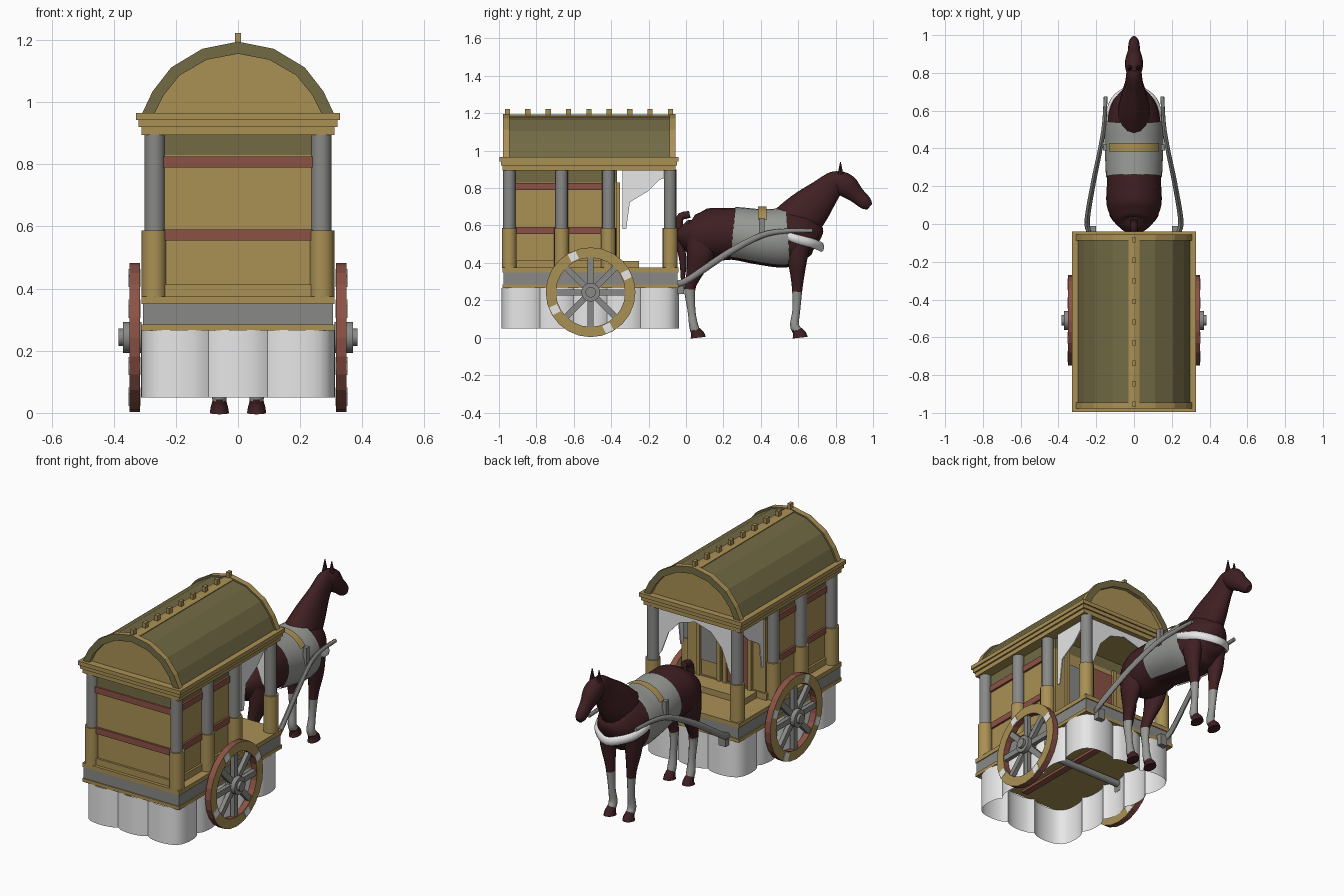
import bpy, bmesh, math
from mathutils import Vector, Matrix

cube = bpy.data.objects.get("Cube")
if cube:
    bpy.data.objects.remove(cube, do_unlink=True)


def material(name, r, g, b):
    mat = bpy.data.materials.new(name)
    mat.use_nodes = True
    mat.diffuse_color = (r, g, b, 1)
    mat.node_tree.nodes["Principled BSDF"].inputs["Base Color"].default_value = (r, g, b, 1)
    return mat


gold = material("ochre wood", .40, .28, .09)
olive = material("olive roofing", .17, .145, .06)
grey = material("grey timber", .25, .25, .24)
red = material("red wood", .26, .085, .06)
coat = material("dark bay coat", .05, .014, .016)
blanket_grey = material("grey blanket", .31, .32, .30)
white = material("white cloth", .80, .80, .80)


def finish(name, bm, mats, rule=None, smooth=None):
    """Turn a bmesh into an object, colouring faces by an optional rule."""
    mats = mats if isinstance(mats, list) else [mats]
    bmesh.ops.recalc_face_normals(bm, faces=bm.faces)
    bm.normal_update()
    if rule:
        for face in bm.faces:
            face.material_index = rule(face)
    mesh = bpy.data.meshes.new(name)
    bm.to_mesh(mesh)
    bm.free()
    for mat in mats:
        mesh.materials.append(mat)
    obj = bpy.data.objects.new(name, mesh)
    bpy.context.collection.objects.link(obj)
    if smooth:
        bpy.ops.object.select_all(action='DESELECT')
        obj.select_set(True)
        bpy.context.view_layer.objects.active = obj
        bpy.ops.object.shade_smooth_by_angle(angle=math.radians(smooth))
    return obj


def box(name, xs, ys, zs, mat, turn=None):
    bm = bmesh.new()
    bmesh.ops.create_cube(bm, size=1)
    for v in bm.verts:
        v.co = Vector(r[0] + (r[1] - r[0]) * (c + .5) for r, c in zip((xs, ys, zs), v.co))
    if turn:
        bm.transform(turn)
    return finish(name, bm, mat)


def cylinder(name, centre, r1, r2, depth, mat, axis='Z', sides=16):
    bm = bmesh.new()
    bmesh.ops.create_cone(bm, cap_ends=True, segments=sides, radius1=r1, radius2=r2, depth=depth)
    if axis == 'X':
        bm.transform(Matrix.Rotation(math.pi / 2, 4, 'Y'))
    bm.transform(Matrix.Translation(centre))
    return finish(name, bm, mat, smooth=40)


def prism(name, points, axis, start, end, mat, rule=None):
    """Extrude a closed outline along x (points are y, z) or y (points are x, z)."""
    bm = bmesh.new()
    place = (lambda p: (start, p[0], p[1])) if axis == 'X' else (lambda p: (p[0], start, p[1]))
    face = bm.faces.new([bm.verts.new(place(p)) for p in points])
    moved = bmesh.ops.extrude_face_region(bm, geom=[face])["geom"]
    bm.faces.ensure_lookup_table()
    shift = Vector((end - start, 0, 0)) if axis == 'X' else Vector((0, end - start, 0))
    bmesh.ops.translate(bm, vec=shift, verts=[g for g in moved if isinstance(g, bmesh.types.BMVert)])
    return finish(name, bm, mat, rule)


def spline(stations, steps=4):
    pts = [Vector(s) for s in stations]
    ext = [pts[0] * 2 - pts[1]] + pts + [pts[-1] * 2 - pts[-2]]
    out = []
    for a, b, c, d in zip(ext, ext[1:], ext[2:], ext[3:]):
        for i in range(steps):
            t = i / steps
            out.append(b + ((c - a) + ((a * 2 - b * 5 + c * 4 - d) + (b * 3 - a - c * 3 + d) * t) * t) * t / 2)
    return out + [pts[-1]]


def sweep(name, rings, mat, ref='X', sides=16, arc=None, grow=1, rule=None):
    """Loft ellipses (x, y, z, half width, half height) along their path."""
    bm = bmesh.new()
    axis = Vector((1, 0, 0)) if ref == 'X' else Vector((0, 0, 1))
    loops = []
    for i, ring in enumerate(rings):
        here, tangent = ring[:3], (Vector(rings[min(i + 1, len(rings) - 1)][:3])
                                   - Vector(rings[max(i - 1, 0)][:3])).normalized()
        up = axis.cross(tangent).normalized()
        side = tangent.cross(up)
        lo, hi = arc or (0, math.tau)
        count = sides + 1 if arc else sides
        angles = [lo + (hi - lo) * k / sides for k in range(count)]
        loops.append([bm.verts.new(Vector(here) + (side * ring[3] * math.cos(a)
                      + up * ring[4] * math.sin(a)) * grow) for a in angles])
    for a, b in zip(loops, loops[1:]):
        for k in range(sides):
            n = (k + 1) % len(a)
            bm.faces.new((a[k], a[n], b[n], b[k]))
    if not arc:
        bm.faces.new(loops[0])
        bm.faces.new(loops[-1])
    return finish(name, bm, mat, rule, smooth=50)


# Wagon bed and cabin
BACK, NOSE = -.98, -.04
box("bed_lower_trim", (-.31, .31), (BACK, NOSE), (.265, .285), gold)
box("bed_band", (-.305, .305), (BACK + .005, NOSE - .005), (.285, .35), grey)
box("bed_upper_trim", (-.31, .31), (BACK, NOSE), (.35, .375), gold)
box("under_beam", (-.02, .02), (BACK + .05, NOSE - .05), (.25, .266), red)
box("cabin_wall", (-.25, .25), (-.95, -.37), (.375, .83), gold)
box("cabin_frieze", (-.25, .25), (-.95, -.37), (.83, .9), olive)
box("cabin_sill", (-.262, .262), (-.962, -.36), (.375, .413), gold)
box("bench_panel", (-.2, .2), (-.36, -.25), (.375, .41), gold)
for z in (.555, .79):
    box("cabin_rail", (-.262, .262), (-.962, -.40), (z, z + .036), red)
box("door_panel", (-.15, -.01), (-.371, -.364), (.42, .8), red)
box("window_panel", (.05, .16), (-.371, -.364), (.5, .76), grey)
for x in (-.17, -.01, .03, .16):
    box("door_stile", (x, x + .022), (-.371, -.352), (.41, .83), gold)

# Posts
for m in (1, -1):
    for y in (-.945, -.665, -.415, -.085):
        cylinder("upper_post", (m * .268, y, .74), .033, .033, .32, grey)
        cylinder("lower_post", (m * .27, y, .48), .04, .04, .215, gold)

# Stepped eaves
for half, grow, low, high in ((.31, 0, .895, .92), (.32, .008, .92, .942), (.328, .016, .942, .965)):
    box("eaves", (-half, half), (BACK - grow, -.055 + grow), (low, high), gold)

# Barrel roof, rims and ridge
half_arch = [(.308, .965), (.275, 1.035), (.215, 1.112), (.115, 1.172)]
outer = half_arch + [(0, 1.195)] + [(-x, z) for x, z in reversed(half_arch)]
inner = [(x * .87, .965 + (z - .965) * .83) for x, z in outer]
shell = [(x * .96, .965 + (z - .965) * .96) for x, z in outer]
prism("barrel_roof", shell, 'Y', -.955, -.075, [olive, gold], lambda f: int(abs(f.normal.y) > .5))
for y in (-.978, -.088):
    prism("roof_rim", outer + inner[::-1], 'Y', y, y + .033, [gold, olive],
          lambda f: int(abs(f.normal.y) > .5))
prism("roof_ridge", [(-.03, 1.17), (-.03, 1.184), (0, 1.193), (.03, 1.184), (.03, 1.17)], 'Y', -.95, -.08, gold)
for i in range(9):
    y = -.955 + i * .109
    box("ridge_block", (-.009, .009), (y - .014, y + .014), (1.18, 1.222), gold)

# Scalloped skirt
bm = bmesh.new()
corners = [Vector(c) for c in ((-.285, -.96), (.285, -.96), (.285, -.065), (-.285, -.065))]
outline = []
for i, a in enumerate(corners):
    edge = corners[(i + 1) % 4] - a
    out = Vector((edge.y, -edge.x)).normalized()
    panels = 5 if i % 2 else 3
    for k in range(panels * 8):
        t = k / 8
        outline.append(a + edge * t / panels + out * .027 * abs(math.sin(math.pi * t)) ** .6)
top, low = ([bm.verts.new((p.x, p.y, z)) for p in outline] for z in (.266, .05))
for k in range(len(outline)):
    n = (k + 1) % len(outline)
    bm.faces.new((low[k], low[n], top[n], top[k]))
finish("cloth_skirt", bm, white, smooth=35)

# Curtains round the driver's porch
drape = [(-.08, .9), (-.08, .865), (-.14, .845), (-.2, .785), (-.3, .725), (-.32, .58), (-.34, .58), (-.34, .9)]
swag = [(0, .9), (0, .865), (.1, .835), (.17, .76), (.215, .64), (.245, .6), (.245, .9)]
for m in (1, -1):
    prism("side_curtain", drape, 'X', m * .255, m * .262, white)
    prism("front_curtain", [(m * x, z) for x, z in swag], 'Y', -.09, -.083, white)

# Wheels
AXLE_Y, AXLE_Z = -.51, .243
cylinder("axle", (0, AXLE_Y, AXLE_Z), .02, .02, .66, grey, 'X')
for m in (1, -1):
    bm = bmesh.new()
    loops = []
    for r, x in ((.24, .315), (.24, .35), (.185, .35), (.185, .315)):
        loops.append([bm.verts.new((m * x, AXLE_Y + r * math.cos(a), AXLE_Z + r * math.sin(a)))
                      for a in (math.tau * k / 24 for k in range(24))])
    for a, b in zip(loops, loops[1:] + loops[:1]):
        for k in range(24):
            n = (k + 1) % 24
            bm.faces.new((a[k], a[n], b[n], b[k]))
    finish("wheel_rim", bm, [red, gold], lambda f: int(abs(f.normal.x) > .5))
    centre = Matrix.Translation((m * .333, AXLE_Y, AXLE_Z))
    for k in range(8):
        turn = centre @ Matrix.Rotation(k * math.pi / 4, 4, 'X')
        box("wheel_spoke", (-.012, .012), (-.016, .016), (.03, .19), grey, turn)
    for k in range(4):
        turn = centre @ Matrix.Rotation(k * math.pi / 2 + .45, 4, 'X')
        box("rim_patch", (-.019, .019), (-.022, .022), (.19, .234), white, turn)
    cylinder("wheel_hub", (m * .34, AXLE_Y, AXLE_Z), .05, .05, .06, grey, 'X')
    cylinder("hub_cap", (m * .37, AXLE_Y, AXLE_Z), .028, .028, .03, grey, 'X')

# Horse body, neck, head and tail
body = spline([(0, -.02, .6, .03, .04), (0, .01, .575, .1, .09), (0, .1, .55, .145, .14),
               (0, .25, .555, .142, .138), (0, .4, .535, .148, .145), (0, .52, .53, .148, .155),
               (0, .62, .54, .125, .14), (0, .69, .53, .08, .09), (0, .715, .52, .03, .04)])
sweep("horse_body", body, coat, sides=20)
sweep("horse_neck", spline([(0, .54, .57, .1, .13), (0, .65, .68, .075, .115), (0, .74, .775, .048, .082),
                            (0, .80, .84, .04, .058), (0, .83, .87, .02, .03)]), coat)
sweep("horse_head", spline([(0, .775, .87, .02, .02), (0, .81, .845, .042, .052), (0, .86, .81, .048, .062),
                            (0, .91, .765, .034, .045), (0, .96, .72, .028, .036), (0, .982, .70, .015, .02)]), coat)
sweep("horse_tail", spline([(0, .02, .66, .02, .02), (0, -.035, .635, .022, .022), (0, -.03, .5, .028, .022),
                            (0, -.015, .4, .025, .02), (0, -.02, .28, .006, .006)]), coat, sides=10)

# Legs with wraps, ears and harness for each side
wrapped = lambda f: int(.04 < f.calc_center_median().z < .25)
hind = [(.08, .09, .56, .05, .09), (.085, .075, .44, .048, .072), (.07, .04, .33, .03, .04),
        (.062, .02, .26, .024, .03), (.06, .03, .14, .019, .021), (.06, .04, .07, .024, .024), (.06, .05, .035, .022, .026)]
fore = [(.08, .59, .52, .05, .08), (.08, .595, .4, .042, .05), (.068, .595, .28, .026, .03),
        (.062, .59, .15, .019, .021), (.06, .58, .07, .023, .024), (.06, .595, .035, .022, .026)]
shaft = spline([(.235, -.05, .285, .018, .014), (.248, .02, .315, .018, .014), (.215, .22, .45, .018, .013),
                (.178, .4, .545, .016, .012), (.158, .53, .57, .013, .011), (.15, .675, .572, .011, .01)])
mirror = lambda rings, m: [(m * r[0], *r[1:]) for r in rings]
for m in (1, -1):
    for name, leg in (("hind", hind), ("fore", fore)):
        sweep(name + "_leg", mirror(spline(leg), m), [coat, blanket_grey], sides=12, rule=wrapped)
        y = leg[-1][1]
        sweep(name + "_hoof", [(m * .06, y, .04, .022, .026), (m * .06, y + .012, .018, .028, .036),
                               (m * .06, y + .014, 0, .031, .042)], coat, sides=12)
    cylinder("horse_ear", (m * .022, .826, .905), .016, .002, .07, coat, sides=8)
    sweep("cart_shaft", mirror(shaft, m), grey, ref='Z', sides=8)
    box("shaft_bracket", (m * .2, m * .245), (-.045, -.01), (.235, .3), grey)
    box("shaft_loop", (m * .142, m * .165), (.39, .42), (.54, .64), grey)

# Blanket, back strap and chest band
sweep("horse_blanket", [r for r in body if .24 < r.y < .55], blanket_grey, arc=(-1.05, 4.19), grow=1.05, sides=24)
sweep("back_strap", [(0, .385, .535, .16, .167), (0, .43, .535, .16, .167)], gold, arc=(.6, 2.54))
chest = [(.14, .52, .55, .02, .012), (.132, .6, .525, .024, .014), (.095, .675, .505, .025, .014)]
band = chest + [(0, .725, .485, .026, .014)] + mirror(chest[::-1], -1)
sweep("chest_band", spline(band), white, ref='Z', sides=8)
